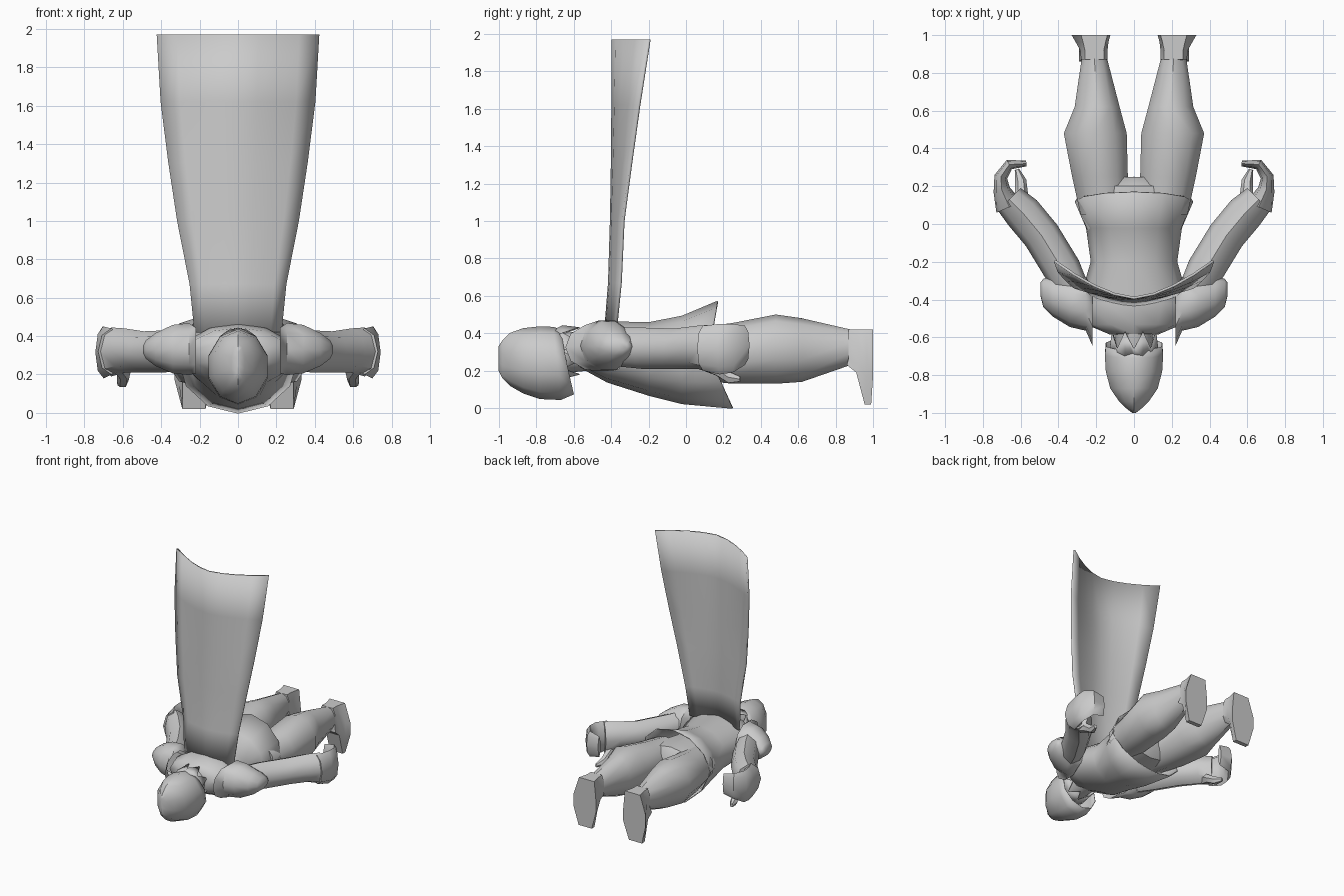
import bpy, bmesh
from math import sin, cos, pi, radians
from mathutils import Vector

if "Cube" in bpy.data.objects:
    bpy.data.objects.remove(bpy.data.objects["Cube"])


def loft(name, rings, caps=(True, True), mirror=False, angle=45, closed=True, thick=0):
    """Skin a list of point rings, with optional end caps, mirror and shell."""
    bm = bmesh.new()
    rows = [[bm.verts.new(p) for p in r] for r in rings]
    n = len(rows[0])
    for a, b in zip(rows, rows[1:]):
        for i in range(n if closed else n - 1):
            j = (i + 1) % n
            bm.faces.new((a[i], a[j], b[j], b[i]))
    for row, cap in zip((rows[0], rows[-1]), caps):
        if cap:
            bm.faces.new(row)
    bmesh.ops.recalc_face_normals(bm, faces=bm.faces)
    me = bpy.data.meshes.new(name)
    bm.to_mesh(me)
    bm.free()
    ob = bpy.data.objects.new(name, me)
    bpy.context.collection.objects.link(ob)
    bpy.ops.object.select_all(action='DESELECT')
    ob.select_set(True)
    bpy.context.view_layer.objects.active = ob
    bpy.ops.object.shade_smooth_by_angle(angle=radians(angle))
    if thick:
        s = ob.modifiers.new("Shell", 'SOLIDIFY')
        s.thickness = thick
        s.offset = 0
    if mirror:
        ob.modifiers.new("Mirror", 'MIRROR')
    return ob


def yring(y, xc, rx, lo, hi, back=0, front=0, n=12):
    """Oval ring across y; back/front shift its upper/lower side along y."""
    pts = []
    for i in range(n):
        t = pi / 2 + 2 * pi * i / n
        s = sin(t)
        pts.append((xc + rx * cos(t), y + back * max(s, 0) + front * max(-s, 0),
                    (lo + hi) / 2 + (hi - lo) / 2 * s))
    return pts


def limb(path, n=8):
    """Oval rings along a level path of (x, y, half width, z low, z high)."""
    rings = []
    for k, (x, y, w, lo, hi) in enumerate(path):
        a, b = path[max(k - 1, 0)], path[min(k + 1, len(path) - 1)]
        d = Vector((b[0] - a[0], b[1] - a[1])).normalized()
        rings.append([(x + d.y * w * cos(t), y - d.x * w * cos(t),
                       (lo + hi) / 2 + (hi - lo) / 2 * sin(t))
                      for t in (2 * pi * i / n for i in range(n))])
    return rings


# Jacket with a flared, open hem that is longer at back and front
loft("jacket", [
    yring(-.58, 0, .13, .22, .41),
    yring(-.53, 0, .25, .20, .44),
    yring(-.42, 0, .29, .14, .46),
    yring(-.20, 0, .225, .07, .455),
    yring(-.02, 0, .25, .025, .49),
    yring(.12, 0, .31, 0, .57, .05, .13)], caps=(True, False), thick=.008)

# Pelvis inside the hem
loft("pelvis", [yring(-.1, 0, .22, .12, .43), yring(.1, 0, .30, .14, .44),
                yring(.2, 0, .26, .15, .44), yring(.25, 0, .10, .22, .38)])

# Legs
loft("leg", [
    yring(.05, .15, .14, .15, .43, n=10),
    yring(.25, .18, .155, .13, .455, n=10),
    yring(.48, .205, .175, .13, .50, n=10),
    yring(.62, .195, .125, .14, .48, n=10),
    yring(.88, .21, .07, .23, .42, n=10)], mirror=True)


# Boots with pointed toes, soles facing backwards
def boot(y, heel, inner, outer, mid, toe):
    return [(.21 - heel, y, .42), (.21 + heel, y, .42), (outer, y, mid + .1),
            (outer, y, mid), (.29, y - .01, toe), (.17, y - .01, toe),
            (inner, y, mid), (inner, y, mid + .1)]


loft("boot", [boot(.87, .05, .14, .28, .27, .23), boot(.92, .05, .14, .285, .24, .19),
              boot(.965, .06, .135, .31, .17, .02), boot(1, .07, .125, .33, .17, .02)],
     mirror=True, angle=35)

# Arms, curled hands and thumbs
loft("arm", limb([(.28, -.44, .08, .23, .43), (.38, -.24, .10, .21, .43),
                  (.49, -.06, .10, .21, .425), (.59, .06, .10, .21, .44),
                  (.66, .13, .085, .19, .445)]), mirror=True)
loft("hand", limb([(.66, .09, .075, .20, .44), (.70, .18, .045, .18, .45),
                   (.705, .25, .035, .19, .45), (.66, .315, .028, .23, .44),
                   (.57, .32, .015, .25, .42)]), mirror=True)
loft("thumb", limb([(.62, .08, .04, .20, .30), (.595, .16, .035, .17, .25),
                    (.60, .23, .03, .13, .20), (.62, .29, .012, .14, .17)], 6), mirror=True)


# Shoulder guards, a dome with a raised inner flange
def guard(x, y0, y1, lo, hi):
    return [(x, (y0 + y1) / 2 + (y1 - y0) / 2 * cos(t), (lo + hi) / 2 + (hi - lo) / 2 * sin(t))
            for t in (2 * pi * i / 10 for i in range(10))]


loft("shoulder_guard", [
    guard(.22, -.645, -.34, .20, .45), guard(.255, -.565, -.28, .19, .475),
    guard(.34, -.545, -.28, .20, .465), guard(.43, -.49, -.28, .24, .42),
    guard(.48, -.44, -.29, .28, .38), guard(.495, -.38, -.31, .31, .35)],
    mirror=True, caps=(False, True))

# Neck, and jagged collar standing around it
loft("neck", [yring(-.72, 0, .09, .18, .39), yring(-.52, 0, .11, .2, .42)])
collar = yring(-.62, 0, .125, .17, .44, n=16)
tips = [(x, y + (.05 if i % 2 else -.04), z) for i, (x, y, z) in enumerate(collar)]
loft("jagged_collar", [yring(-.70, 0, .12, .15, .42, n=16), tips],
     caps=(False, False), thick=.006)

# Masked head with a sharp crown, open at the neck
loft("head", [
    yring(-.64, 0, .155, .075, .42, -.03, .04, 10),
    yring(-.69, 0, .16, .045, .432, -.02, .02, 10),
    yring(-.78, 0, .155, .05, .435, n=10),
    yring(-.87, 0, .13, .08, .425, n=10),
    yring(-.94, 0, .08, .12, .40, n=10),
    yring(-.98, 0, .035, .16, .36, n=10),
    yring(-1.0, 0, .006, .20, .33, n=10)], caps=(False, True), thick=.004)

# Cape rising from the back, wrapped forward along its sides
cape = []
for z, w, mid, edge in ((.42, .225, -.43, -.375), (.67, .25, -.41, -.35),
                        (1.0, .315, -.40, -.335), (1.3, .36, -.395, -.295),
                        (1.62, .40, -.392, -.25), (1.97, .42, -.392, -.195)):
    cape.append([(w * u, mid + (edge - mid) * abs(u) ** 1.6, z)
                 for u in (-1, -.75, -.5, -.25, 0, .25, .5, .75, 1)])
loft("cape", cape, caps=(False, False), closed=False, thick=.014)
